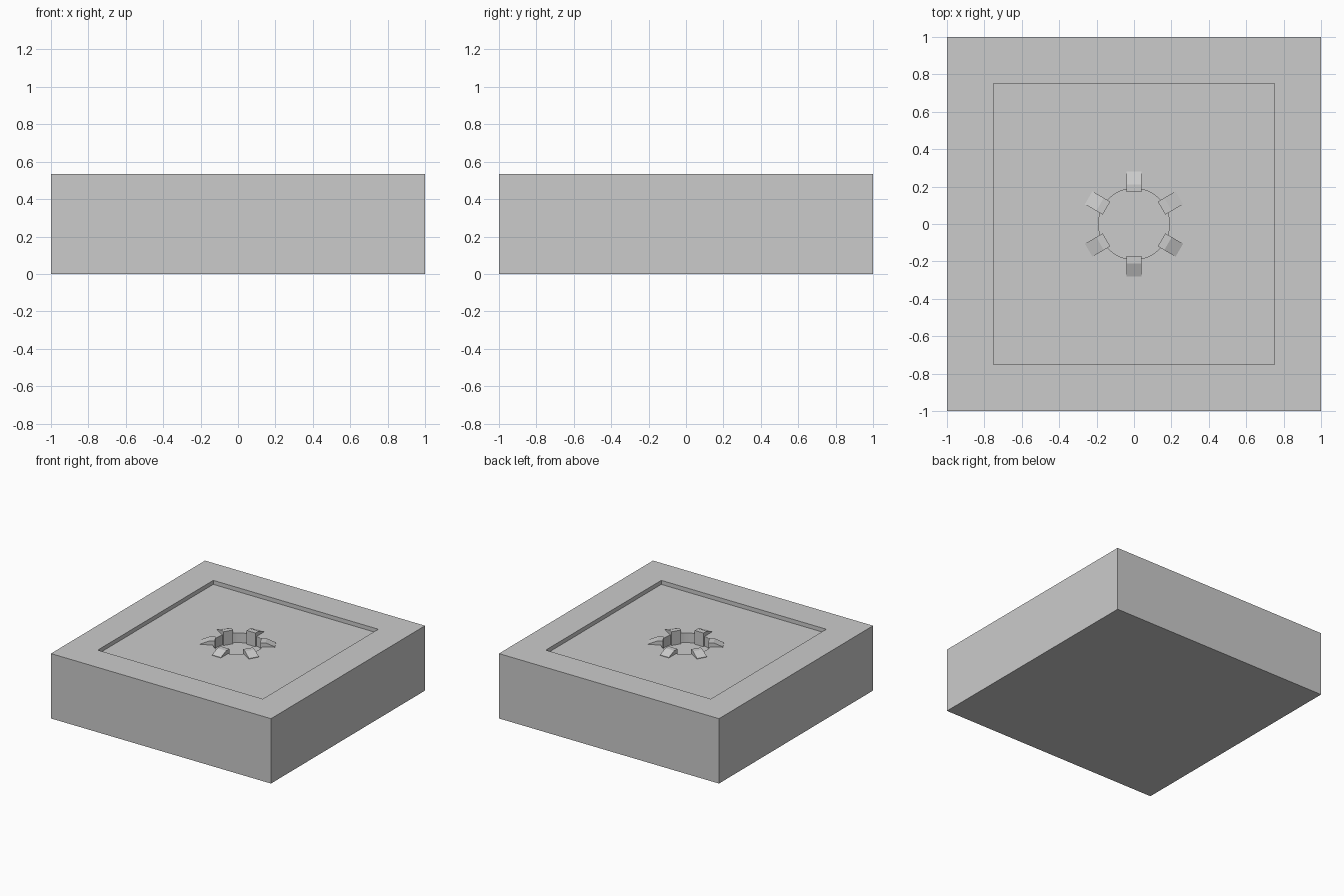
import bpy, bmesh, math
from mathutils import Matrix

cube = bpy.data.objects.get("Cube")
if cube:
    bpy.data.objects.remove(cube, do_unlink=True)

TOP, FLOOR, PIT = 0.533, 0.50, 0.42
SEGMENTS = 48

grey = bpy.data.materials.new("plain_grey")
grey.use_nodes = True
colour = (0.6, 0.6, 0.6, 1)
grey.diffuse_color = colour
grey.node_tree.nodes["Principled BSDF"].inputs["Base Color"].default_value = colour


def make_object(name, bm):
    bmesh.ops.recalc_face_normals(bm, faces=bm.faces)
    mesh = bpy.data.meshes.new(name)
    bm.to_mesh(mesh)
    bm.free()
    mesh.materials.append(grey)
    obj = bpy.data.objects.new(name, mesh)
    bpy.context.collection.objects.link(obj)
    return obj


def add_loop(bm, size, z, square):
    """Closed loop of points on a square (half width) or circle (radius)."""
    loop = []
    for i in range(SEGMENTS):
        a = math.tau * i / SEGMENTS
        c, s = math.cos(a), math.sin(a)
        r = size / max(abs(c), abs(s)) if square else size
        loop.append(bm.verts.new((r * c, r * s, z)))
    return loop


# Block with a square recess and a round socket, skinned from loops
bm = bmesh.new()
loops = [add_loop(bm, *spec) for spec in (
    (1, 0, True), (1, TOP, True), (0.75, TOP, True),
    (0.75, FLOOR, True), (0.19, FLOOR, False), (0.19, PIT, False))]
for a, b in zip(loops, loops[1:]):
    for i in range(SEGMENTS):
        j = (i + 1) % SEGMENTS
        bm.faces.new((a[i], a[j], b[j], b[i]))
bm.faces.new(loops[0])
bm.faces.new(loops[-1])
bmesh.ops.dissolve_limit(bm, angle_limit=math.radians(1),
                         verts=bm.verts, edges=bm.edges)
block = make_object("block", bm)

# Six clips round the socket: inner leg, flat top, sloping outer tongue
profile = [(0.17, PIT), (0.17, TOP), (0.21, TOP), (0.28, FLOOR + 0.004),
           (0.28, FLOOR), (0.19, FLOOR), (0.19, PIT)]
for k in range(6):
    bm = bmesh.new()
    face = bm.faces.new([bm.verts.new((r, -0.04, z)) for r, z in profile])
    side = bmesh.ops.extrude_face_region(bm, geom=[face])["geom"]
    bmesh.ops.translate(bm, vec=(0, 0.08, 0),
                        verts=[v for v in side if isinstance(v, bmesh.types.BMVert)])
    bm.transform(Matrix.Rotation(math.radians(30 + 60 * k), 4, "Z"))
    make_object(f"clip_{k + 1}", bm)

# Smooth round socket wall, sharp everywhere else
bpy.ops.object.select_all(action="DESELECT")
block.select_set(True)
bpy.context.view_layer.objects.active = block
bpy.ops.object.shade_smooth_by_angle(angle=math.radians(30))
